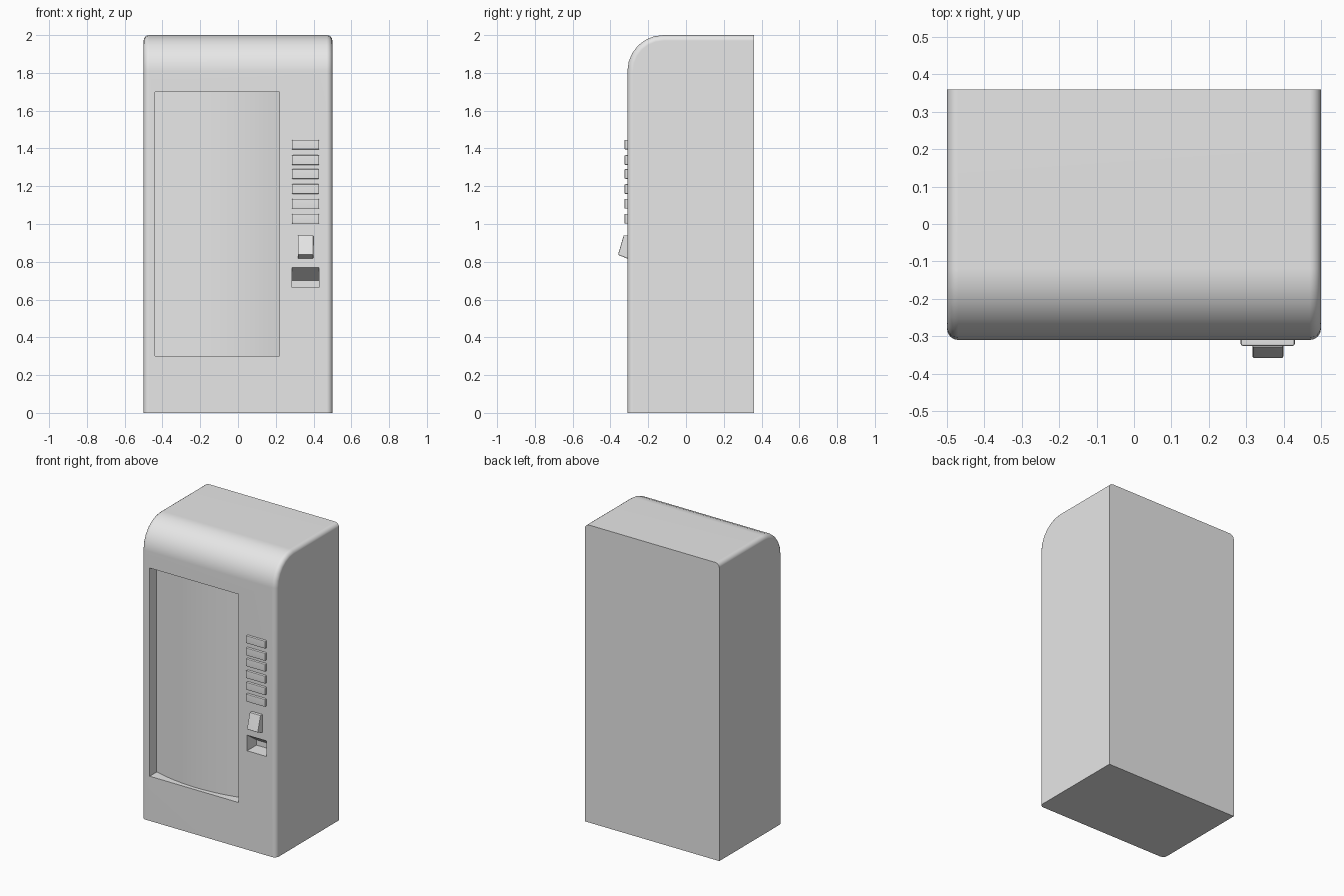
import bpy, bmesh, math

if "Cube" in bpy.data.objects:
    bpy.data.objects.remove(bpy.data.objects["Cube"], do_unlink=True)

FRONT, BACK = -0.31, 0.36

grey = bpy.data.materials.new("light_grey")
grey.use_nodes = True
grey.diffuse_color = (0.8, 0.8, 0.8, 1)
grey.node_tree.nodes["Principled BSDF"].inputs["Base Color"].default_value = (0.8, 0.8, 0.8, 1)


def prism(name, outline, axis, lo, hi, bevel=0, segments=2, pick=lambda e: True):
    """Extrude a closed outline: (y, z) points along x, or (x, y) points along z."""
    bm = bmesh.new()
    place = (lambda p, t: (t, p[0], p[1])) if axis == "x" else (lambda p, t: (p[0], p[1], t))
    a = [bm.verts.new(place(p, lo)) for p in outline]
    b = [bm.verts.new(place(p, hi)) for p in outline]
    bm.faces.new(a)
    bm.faces.new(b[::-1])
    for i in range(len(a)):
        j = (i + 1) % len(a)
        bm.faces.new((a[j], a[i], b[i], b[j]))
    bmesh.ops.recalc_face_normals(bm, faces=bm.faces)
    if bevel:
        bmesh.ops.bevel(bm, geom=[e for e in bm.edges if pick(e)], offset=bevel,
                        segments=segments, profile=0.5, affect="EDGES", clamp_overlap=True)
    mesh = bpy.data.meshes.new(name)
    bm.to_mesh(mesh)
    bm.free()
    mesh.materials.append(grey)
    obj = bpy.data.objects.new(name, mesh)
    bpy.context.collection.objects.link(obj)
    return obj


def activate(obj):
    bpy.ops.object.select_all(action="DESELECT")
    obj.select_set(True)
    bpy.context.view_layer.objects.active = obj


def smooth(obj):
    activate(obj)
    bpy.ops.object.shade_smooth_by_angle(angle=math.radians(32))
    mod = obj.modifiers.new("even_shading", "WEIGHTED_NORMAL")
    mod.keep_sharp = True


def carve(obj, cutter):
    mod = obj.modifiers.new("cut", "BOOLEAN")
    mod.operation, mod.solver, mod.object = "DIFFERENCE", "EXACT", cutter
    activate(obj)
    bpy.ops.object.modifier_apply(modifier=mod.name)
    bpy.data.objects.remove(cutter, do_unlink=True)


# Cabinet: side profile with a rounded upper front, softened along both sides
radius, steps = 0.19, 6
profile = [(BACK, 2), (BACK, 0), (FRONT, 0)]
for i in range(steps + 1):
    t = math.pi / 2 * i / steps
    profile.append((FRONT + radius * (1 - math.cos(t)), 2 - radius * (1 - math.sin(t))))


def side_rim(e):
    u, v = (w.co for w in e.verts)
    on_back = min(u.y, v.y) > BACK - 0.01
    on_floor = max(u.z, v.z) < 0.01
    return abs(u.x - v.x) < 0.01 and not on_back and not on_floor


cabinet = prism("cabinet", profile, "x", -0.5, 0.5, 0.03, 4, side_rim)

# Display window: recess whose rear panel bulges gently forward
left, right, deep, bulge, n = -0.44, 0.22, 0.075, 0.048, 12
plan = [(right, FRONT - 0.1), (left, FRONT - 0.1)]
for i in range(n + 1):
    s = 2 * i / n - 1
    plan.append((left + (right - left) * i / n, FRONT + deep - bulge * (1 - s * s)))
carve(cabinet, prism("window_cutter", plan, "z", 0.30, 1.70))

# Coin return: pocket with a sloping roof
pocket = [(FRONT - 0.05, 0.665), (FRONT + 0.1, 0.665), (FRONT + 0.1, 0.70),
          (FRONT, 0.77), (FRONT - 0.05, 0.77)]
carve(cabinet, prism("coin_return_cutter", pocket, "x", 0.285, 0.43))
smooth(cabinet)

# Selection buttons
for i, z in enumerate((1.42, 1.338, 1.265, 1.185, 1.107, 1.028)):
    h = 0.026
    box = [(FRONT + 0.02, z - h), (FRONT - 0.016, z - h), (FRONT - 0.016, z + h), (FRONT + 0.02, z + h)]
    smooth(prism(f"selection_button_{i + 1}", box, "x", 0.285, 0.43, 0.006))

# Coin slot housing: wedge leaning outward toward its lower edge
wedge = [(FRONT + 0.02, 0.94), (FRONT - 0.02, 0.94), (FRONT - 0.05, 0.837),
         (FRONT, 0.817), (FRONT + 0.02, 0.817)]
smooth(prism("coin_slot_housing", wedge, "x", 0.317, 0.399, 0.005))
